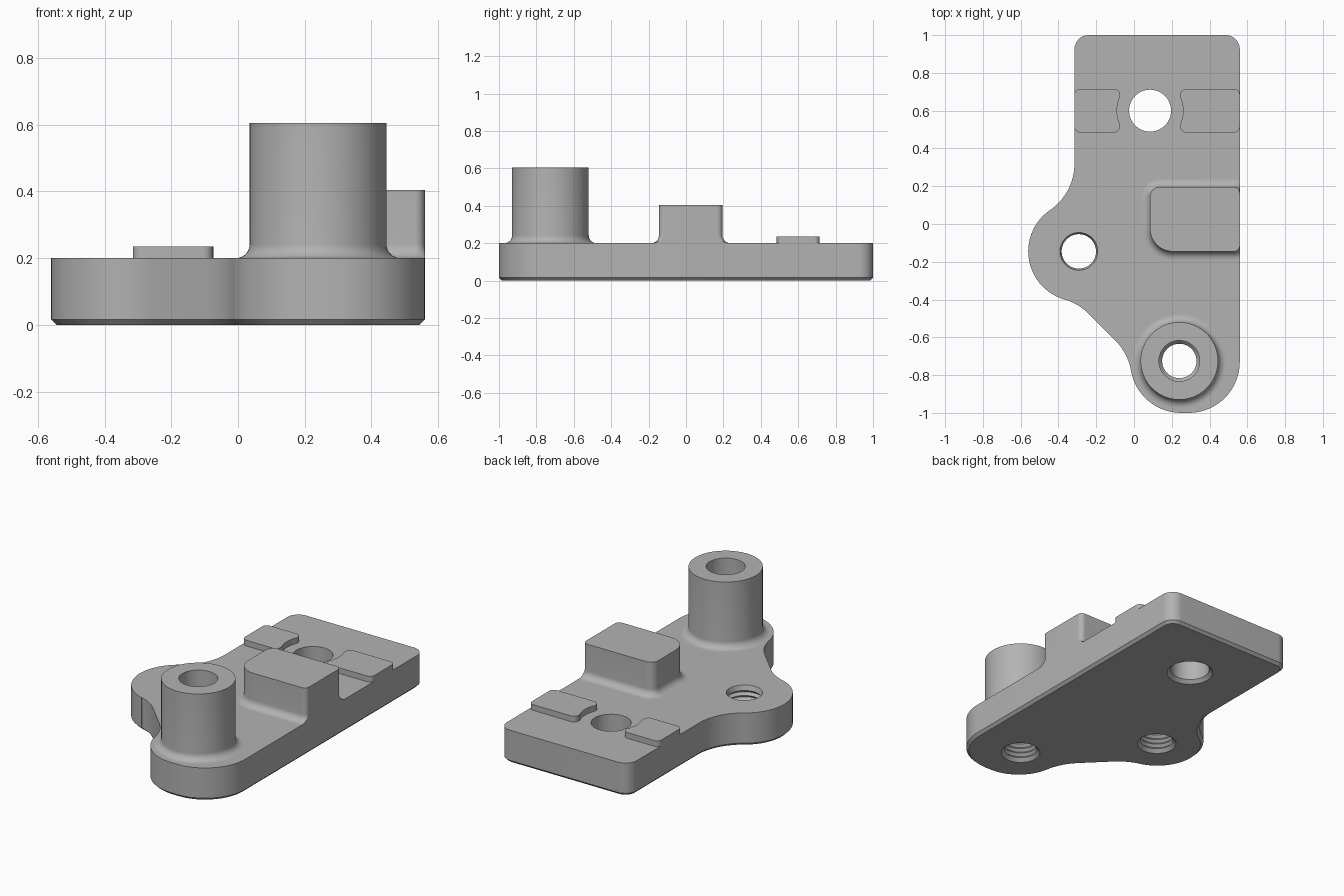
import bpy
import bmesh
from math import cos, sin, radians, pi

cube = bpy.data.objects.get("Cube")
if cube:
    bpy.data.objects.remove(cube, do_unlink=True)

grey = bpy.data.materials.new("machined_grey")
grey.use_nodes = True
colour = (0.45, 0.45, 0.45, 1)
grey.diffuse_color = colour
grey.node_tree.nodes["Principled BSDF"].inputs["Base Color"].default_value = colour

TOP = 0.2      # upper face of the plate
EDGE = 0.56    # straight side of the plate


def outline(arcs, inset=0):
    """Join arcs (cx, cy, radius, start, end); a falling angle is concave."""
    pts = []
    for cx, cy, r, a0, a1 in arcs:
        n = max(3, round(abs(a1 - a0) / 5))
        rr = r - inset if a1 > a0 else r + inset
        for i in range(n + 1):
            a = radians(a0 + (a1 - a0) * i / n)
            pts.append((cx + rr * cos(a), cy + rr * sin(a)))
    return pts


def loft(name, arcs, levels, mirror_x=None):
    """Stack the outline at (inset, z) levels into a closed solid."""
    bm = bmesh.new()
    rings = []
    for inset, z in levels:
        pts = outline(arcs, inset)
        if mirror_x is not None:
            pts = [(2 * mirror_x - x, y) for x, y in pts]
        rings.append([bm.verts.new((min(x, EDGE), y, z)) for x, y in pts])
    for low, high in zip(rings, rings[1:]):
        for i in range(len(low)):
            j = (i + 1) % len(low)
            bm.faces.new((low[i], low[j], high[j], high[i]))
    bm.faces.new(rings[0][::-1])
    bm.faces.new(rings[-1])
    bmesh.ops.remove_doubles(bm, verts=bm.verts, dist=0.00005)
    bmesh.ops.recalc_face_normals(bm, faces=bm.faces)
    mesh = bpy.data.meshes.new(name)
    bm.to_mesh(mesh)
    bm.free()
    mesh.materials.append(grey)
    obj = bpy.data.objects.new(name, mesh)
    bpy.context.collection.objects.link(obj)
    return obj


def activate(obj):
    bpy.ops.object.select_all(action='DESELECT')
    obj.select_set(True)
    bpy.context.view_layer.objects.active = obj


def cut(obj, cutter):
    mod = obj.modifiers.new("hole", 'BOOLEAN')
    mod.operation = 'DIFFERENCE'
    mod.solver = 'EXACT'
    mod.object = cutter
    activate(obj)
    bpy.ops.object.modifier_apply(modifier=mod.name)


def fillet(size, steps=8):
    """Concave foot that flares outward onto the plate."""
    angles = [pi / 2 * i / steps for i in range(steps + 1)]
    return [(-size * (1 - sin(a)), TOP + size * (1 - cos(a))) for a in angles]


def thread(top, pitch=0.03, depth=0.015):
    """Levels of a ribbed bore with a chamfered mouth below."""
    levels = [(-0.03, -0.01), (0, 0.02)]
    z = 0.02
    while z + pitch < top:
        levels += [(-depth, z + pitch / 2), (0, z + pitch)]
        z += pitch
    return levels


# Plate with a side lobe and a chamfered underside
plate = loft("base_plate", [
    (0.485, 0.925, 0.075, 0, 90),
    (-0.24, 0.925, 0.075, 90, 180),
    (-0.615, 0.32, 0.30, 0, -54.5),
    (-0.295, -0.145, 0.265, 125.5, 253.7),
    (-0.454, -0.686, 0.30, 73.7, 45),
    (-0.311, -0.829, 0.30, 45, 10),
    (0.25, -0.73, 0.27, 190, 270),
    (0.29, -0.73, 0.27, 270, 360),
], [(0.016, 0), (0, 0.016), (0, TOP)])

# Tall round boss
boss = loft("boss", [(0.24, -0.725, 0.205, 0, 360)],
            fillet(0.042) + [(0, 0.605)])

# Stop block flush with the straight side
block = loft("stop_block", [
    (0.53, 0.165, 0.03, 0, 90),
    (0.135, 0.145, 0.05, 90, 180),
    (0.205, -0.025, 0.12, 180, 270),
    (0.53, -0.115, 0.03, 270, 360),
], fillet(0.042) + [(0, 0.405)])


# Low pads on either side of the plain hole
def pad(name, outer, mirror_x=None):
    x = outer + 0.03
    return loft(name, [
        (-0.105, 0.685, 0.03, 0, 90),
        (x, 0.685, 0.03, 90, 180),
        (x, 0.515, 0.03, 180, 270),
        (-0.105, 0.515, 0.03, 270, 360),
        (0.085, 0.6, 0.175, 205, 155),
    ], [(0, TOP), (0, 0.235)], mirror_x)


pads = [pad("right_pad", -0.315), pad("left_pad", -0.39, 0.085)]

# Holes: ribbed bore through the boss, ribbed lobe hole, plain rear hole
boss_bore = loft("boss_bore_cutter", [(0.24, -0.725, 0.091, 0, 360)],
                 thread(0.3) + [(-0.017, 0.31), (-0.017, 0.7)])
lobe_hole = loft("lobe_hole_cutter", [(-0.292, -0.145, 0.091, 0, 360)],
                 thread(TOP) + [(-0.012, 0.21)])
rear_hole = loft("rear_hole_cutter", [(0.085, 0.6, 0.111, 0, 360)],
                 [(-0.03, -0.01), (0, 0.02), (0, 0.3)])
cut(boss, boss_bore)
for cutter in (boss_bore, lobe_hole, rear_hole):
    cut(plate, cutter)
    bpy.data.objects.remove(cutter, do_unlink=True)

for obj in [plate, boss, block] + pads:
    activate(obj)
    bpy.ops.object.shade_smooth_by_angle(angle=radians(30))
